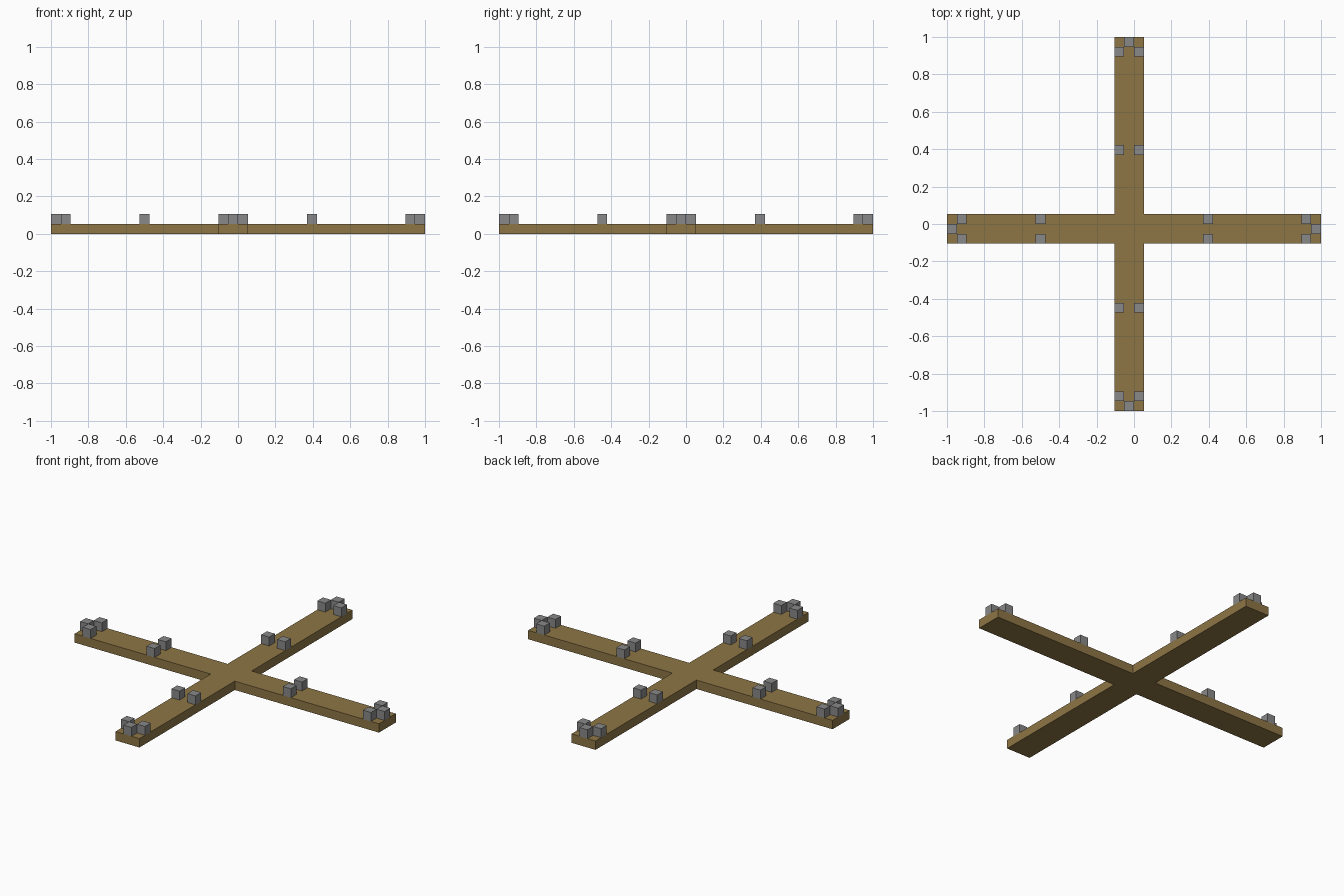
import bpy, bmesh
from mathutils import Vector

cube = bpy.data.objects.get("Cube")
if cube:
    bpy.data.objects.remove(cube, do_unlink=True)

U = 2 / 38                      # one block; the model spans 38 blocks
LOW, HIGH = 17 * U - 1, 20 * U - 1   # edges of the three-block-wide arms


def material(name, colour):
    m = bpy.data.materials.new(name)
    m.use_nodes = True
    m.diffuse_color = colour
    bsdf = m.node_tree.nodes["Principled BSDF"]
    bsdf.inputs["Base Color"].default_value = colour
    bsdf.inputs["Roughness"].default_value = 0.9
    return m


def add_object(name, bm, mat):
    bmesh.ops.recalc_face_normals(bm, faces=bm.faces[:])
    mesh = bpy.data.meshes.new(name)
    bm.to_mesh(mesh)
    bm.free()
    mesh.materials.append(mat)
    obj = bpy.data.objects.new(name, mesh)
    bpy.context.collection.objects.link(obj)
    return obj


wood = material("brown wood", (0.27, 0.18, 0.06, 1))
stone = material("grey stone", (0.25, 0.25, 0.25, 1))

# Cross-shaped plank base, extruded from its outline
outline = [(LOW, -1), (HIGH, -1), (HIGH, LOW), (1, LOW), (1, HIGH), (HIGH, HIGH),
           (HIGH, 1), (LOW, 1), (LOW, HIGH), (-1, HIGH), (-1, LOW), (LOW, LOW)]
bm = bmesh.new()
face = bm.faces.new([bm.verts.new((x, y, 0)) for x, y in outline])
ext = bmesh.ops.extrude_face_region(bm, geom=[face], use_keep_orig=True)
top = [g for g in ext["geom"] if isinstance(g, bmesh.types.BMVert)]
bmesh.ops.translate(bm, verts=top, vec=(0, 0, U))
add_object("cross_base", bm, wood)


# Stone blocks: one at each arm tip, plus pairs along both arm edges
def stone_block(name, col, row):
    bm = bmesh.new()
    bmesh.ops.create_cube(bm, size=U)
    obj = add_object(name, bm, stone)
    obj.location = Vector(((col + 0.5) * U - 1, (row + 0.5) * U - 1, 1.5 * U))


arms = {  # arm: (runs along x, tip, outer pair, inner pair)
    "right": (True, 0, 1, 9),
    "left": (True, 37, 36, 26),
    "front": (False, 0, 1, 10),
    "back": (False, 37, 36, 26),
}
for arm, (along_x, tip, outer, inner) in arms.items():
    spots = {"tip": (tip, 18),
             "outer_a": (outer, 17), "outer_b": (outer, 19),
             "inner_a": (inner, 17), "inner_b": (inner, 19)}
    for spot, (along, across) in spots.items():
        col, row = (along, across) if along_x else (across, along)
        stone_block(f"{arm}_arm_{spot}_block", col, row)
